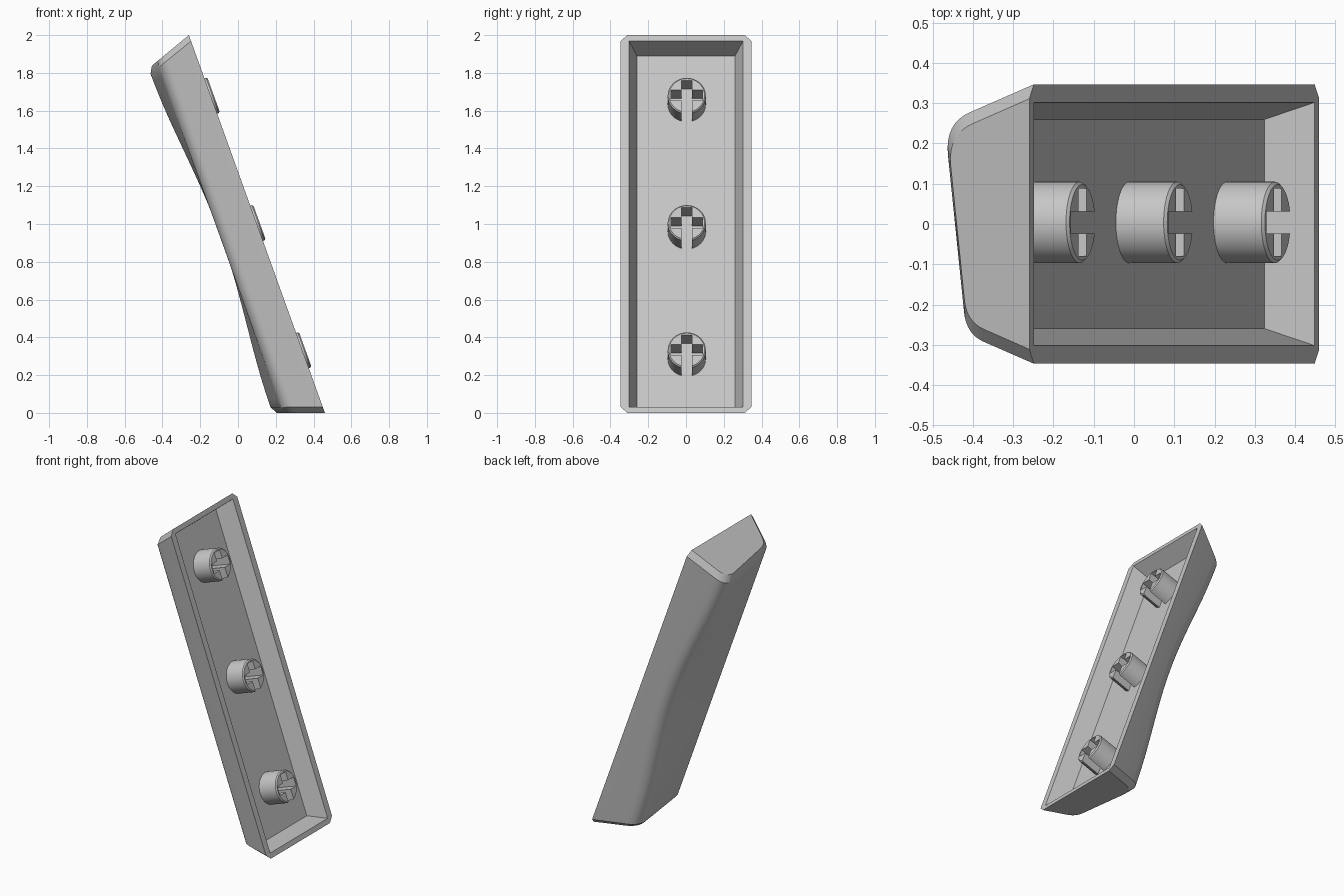
import bpy, bmesh, math
from mathutils import Matrix, Vector

if "Cube" in bpy.data.objects:
    bpy.data.objects.remove(bpy.data.objects["Cube"])

# Tilted frame: local x runs down the length, y across, z out of the open side
N = Vector((2.0, 0, 0.72)).normalized()
U = Vector((N.z, 0, -N.x))
FRAME = Matrix.Translation((0.1, 0, 1)) @ Matrix((U, (0, 1, 0), N)).transposed().to_4x4()
HALF_LEN, HALF_WID, LEAN = 1.063, 0.347, 0.36

grey = bpy.data.materials.new("plain grey")
grey.use_nodes = True
grey.diffuse_color = (0.57, 0.57, 0.57, 1)
grey.node_tree.nodes["Principled BSDF"].inputs["Base Color"].default_value = grey.diffuse_color


def loft(name, rings):
    """Closed solid through equal-sized rings of points."""
    bm = bmesh.new()
    loops = [[bm.verts.new(p) for p in ring] for ring in rings]
    for a, b in zip(loops, loops[1:]):
        for i in range(len(a)):
            j = (i + 1) % len(a)
            bm.faces.new((a[i], a[j], b[j], b[i]))
    bm.faces.new(loops[0])
    bm.faces.new(loops[-1])
    bmesh.ops.recalc_face_normals(bm, faces=bm.faces)
    mesh = bpy.data.meshes.new(name)
    bm.to_mesh(mesh)
    bm.free()
    mesh.materials.append(grey)
    obj = bpy.data.objects.new(name, mesh)
    bpy.context.collection.objects.link(obj)
    obj.matrix_world = FRAME
    return obj


def box(name, x0, x1, y0, y1, z0, z1):
    return loft(name, [[(x0, y0, z), (x1, y0, z), (x1, y1, z), (x0, y1, z)] for z in (z0, z1)])


def cut(obj, cutters):
    """Subtract the cutters, then remove them."""
    for c in cutters:
        c.hide_render = True
        mod = obj.modifiers.new("cut", "BOOLEAN")
        mod.operation, mod.solver, mod.object = "DIFFERENCE", "EXACT", c
    bpy.context.view_layer.update()
    graph = bpy.context.evaluated_depsgraph_get()
    mesh = bpy.data.meshes.new_from_object(obj.evaluated_get(graph))
    obj.modifiers.clear()
    obj.data = mesh
    for c in cutters:
        bpy.data.objects.remove(c)


def smooth(obj):
    obj.data.shade_smooth()
    obj.data.set_sharp_from_angle(angle=math.radians(30))


def section(s, inset=0.0, steps=8):
    """Rounded, slanted cross-section; the back edge dips at mid-length."""
    slope = 0.125 - 0.135 * math.cos(s * math.pi / 2) ** 2
    top = 0.207 + slope * 0.25 - inset * 0.5
    half = HALF_WID - inset
    points = []
    for side, fillet in ((1, 0.08), (-1, 0.055)):
        h = (top + side * slope * half) / (1 + side * slope * LEAN)
        corner = Vector((side * (half - LEAN * h), h))
        wall = Vector((side * LEAN, -1)).normalized() * fillet
        flat = Vector((-side, -side * slope)).normalized() * fillet
        p, q = corner + wall, corner + flat
        arc = [Vector((side * half, 0))]
        for i in range(steps + 1):
            t = i / steps
            arc.append(p * (1 - t) ** 2 + corner * 2 * t * (1 - t) + q * t * t)
        points += arc if side > 0 else arc[::-1]
    return [(s * (HALF_LEN - LEAN * h), v, -h) for v, h in points]


# Shell: outer body with a dipped back edge and chamfered ends
stations = 40
rings = [section(-1, 0.036)]
rings += [section(0.968 * (2 * i / stations - 1)) for i in range(stations + 1)]
rings.append(section(1, 0.036))
shell = loft("shell", rings)

# Hollow inside with sloping walls
levels = []
for depth in (-0.05, 0.117):
    x, y = 1.03 - LEAN * depth, 0.302 - LEAN * depth
    levels.append([(-x, -y, -depth), (x, -y, -depth), (x, y, -depth), (-x, y, -depth)])
cut(shell, [loft("cavity_cutter", levels)])
smooth(shell)

# Three mounting stems with cross sockets open toward the lower end
MID = 0.004
for label, x in (("upper", -0.718), ("middle", -0.002), ("lower", 0.714)):
    rings = []
    for z, r in ((-0.125, 0.101), (0.009, 0.101), (0.016, 0.094)):
        rings.append([(x + r * math.cos(a), MID + r * math.sin(a), z)
                      for a in (math.tau * i / 48 for i in range(48))])
    stem = loft(label + "_stem", rings)
    arms = [box("socket_cutter", x + a, x + b, MID - w, MID + w, -0.2, 0.05)
            for a, b, w in ((-0.029, 0.029, 0.084), (-0.084, 0.15, 0.027))]
    cut(stem, arms)
    smooth(stem)
